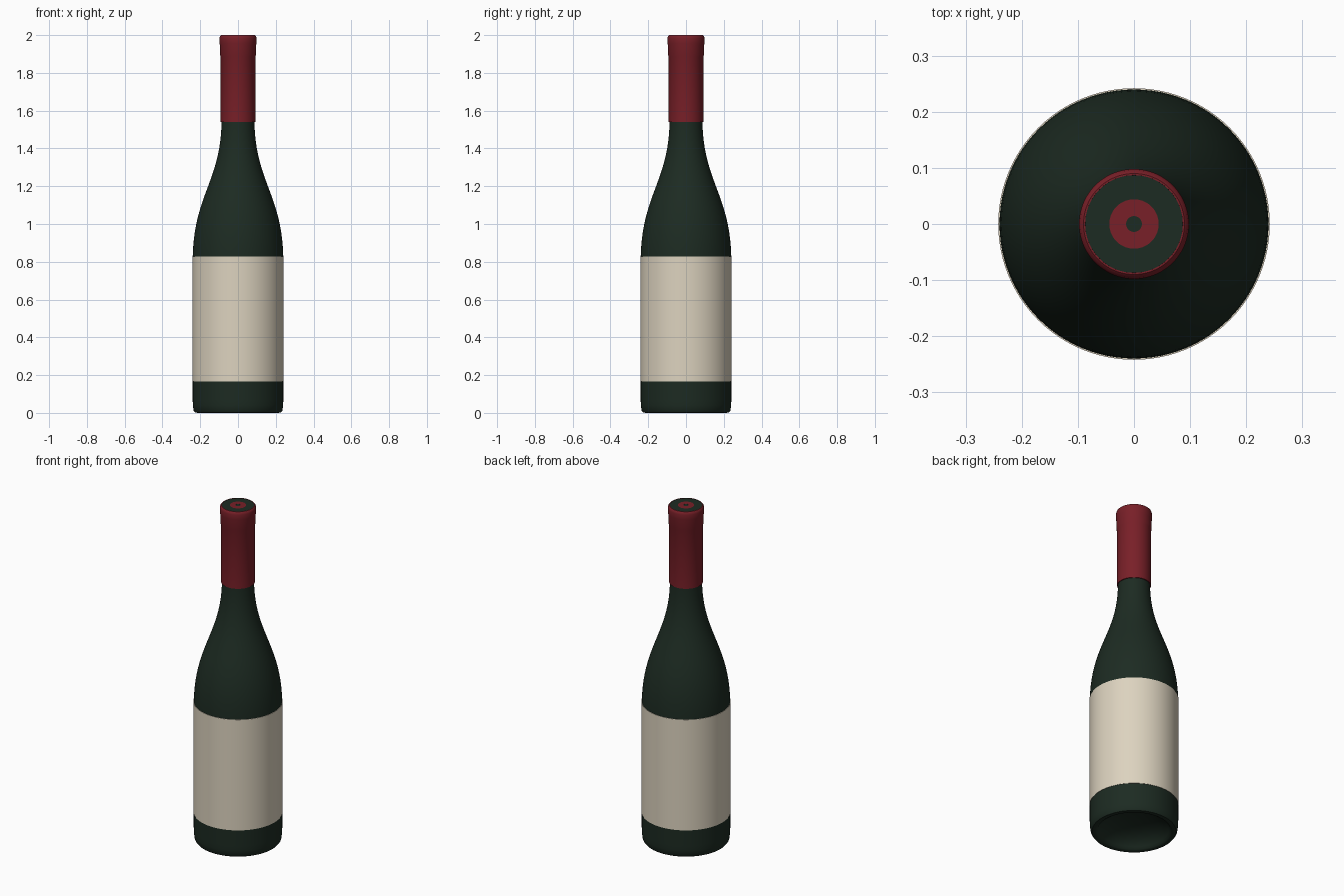
import bpy, math
from mathutils import Vector
from mathutils.geometry import interpolate_bezier

if "Cube" in bpy.data.objects:
    bpy.data.objects.remove(bpy.data.objects["Cube"])

SEGMENTS = 96


def material(name, color):
    m = bpy.data.materials.new(name)
    m.diffuse_color = (*color, 1)
    m.use_nodes = True
    m.node_tree.nodes["Principled BSDF"].inputs["Base Color"].default_value = m.diffuse_color
    return m


def lathe(name, profile, mat, closed=False):
    """Revolve (radius, z) points, listed bottom to top on the outside, around z."""
    verts, rings = [], []
    for r, z in profile:
        count = 1 if r == 0 else SEGMENTS
        rings.append([len(verts) + i for i in range(count)])
        for i in range(count):
            a = 2 * math.pi * i / SEGMENTS
            verts.append((r * math.cos(a), r * math.sin(a), z))
    faces = []
    pairs = list(zip(rings, rings[1:])) + ([(rings[-1], rings[0])] if closed else [])
    for lo, hi in pairs:
        for i in range(SEGMENTS):
            j = (i + 1) % SEGMENTS
            quad = [lo[i % len(lo)], lo[j % len(lo)], hi[j % len(hi)], hi[i % len(hi)]]
            faces.append(list(dict.fromkeys(quad)))
    mesh = bpy.data.meshes.new(name)
    mesh.from_pydata(verts, [], faces)
    mesh.materials.append(mat)
    obj = bpy.data.objects.new(name, mesh)
    bpy.context.collection.objects.link(obj)
    bpy.ops.object.select_all(action='DESELECT')
    obj.select_set(True)
    bpy.context.view_layer.objects.active = obj
    bpy.ops.object.shade_smooth_by_angle(angle=math.radians(35))
    return obj


def bezier(a, b, c, d, n=24):
    pts = interpolate_bezier(*[Vector((r, z, 0)) for r, z in (a, b, c, d)], n)
    return [(p.x, p.y) for p in pts]


glass = material("dark_green_glass", (0.012, 0.024, 0.016))
paper = material("cream_paper", (0.72, 0.65, 0.52))
foil = material("red_foil", (0.19, 0.014, 0.021))

# Glass body: domed punt, rounded foot, straight wall, S-curved shoulder, neck
punt = bezier((0, 0.08), (0.11, 0.08), (0.17, 0.05), (0.2, 0.005), 12)
foot = [(0.21, 0.0), (0.228, 0.002), (0.235, 0.012), (0.239, 0.04), (0.24, 0.07)]
shoulder = bezier((0.24, 0.8), (0.24, 1.15), (0.092, 1.22), (0.087, 1.54), 32)
neck = [(0.086, 1.99), (0, 1.99)]
lathe("bottle_glass", punt + foot + shoulder + neck, glass)

# Paper label wrapped all the way around
lathe("label", [(0.239, 0.165), (0.242, 0.165), (0.242, 0.827), (0.239, 0.827)],
      paper, closed=True)

# Foil capsule with the stepped lip
lathe("capsule", [(0.086, 1.54), (0.0915, 1.54), (0.0915, 1.885), (0.0955, 1.895),
                  (0.0955, 1.945), (0.098, 1.955), (0.098, 1.985), (0.0955, 1.995),
                  (0.09, 2.0), (0.087, 2.0), (0.086, 1.99)], foil, closed=True)

# Concentric discs on top
lathe("mouth_ring", [(0.0875, 1.99), (0.0875, 1.999), (0.044, 1.999), (0.044, 1.99)],
      glass, closed=True)
lathe("top_disc", [(0.045, 1.99), (0.045, 1.999), (0.014, 1.999), (0.014, 1.99)],
      foil, closed=True)
lathe("center_dot", [(0.0145, 1.99), (0.0145, 1.9985), (0, 1.9985)], glass)
